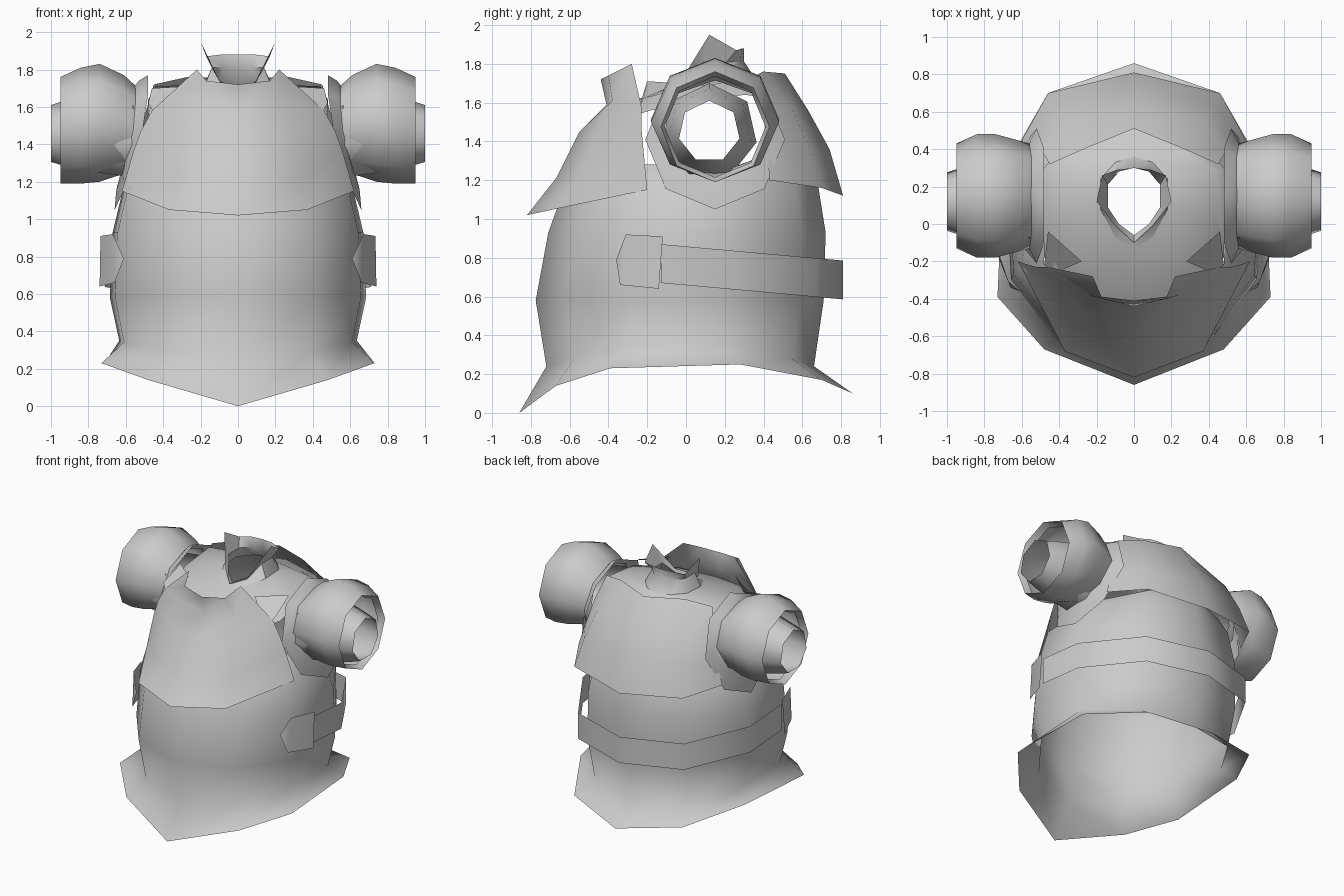
import bpy
import math

# Remove the default cube only
cube = bpy.data.objects.get("Cube")
if cube:
    bpy.data.objects.remove(cube, do_unlink=True)

# Single plain material
steel = bpy.data.materials.new("plain_grey")
steel.use_nodes = True
GREY = (.6, .6, .6, 1)
steel.diffuse_color = GREY
steel.node_tree.nodes["Principled BSDF"].inputs["Base Color"].default_value = GREY


def make_object(name, verts, faces, angle=60):
    """Create a smooth-shaded mesh object with the shared material."""
    mesh = bpy.data.meshes.new(name)
    mesh.from_pydata(verts, [], faces)
    mesh.materials.append(steel)
    mesh.update()
    obj = bpy.data.objects.new(name, mesh)
    bpy.context.collection.objects.link(obj)
    bpy.ops.object.select_all(action='DESELECT')
    obj.select_set(True)
    bpy.context.view_layer.objects.active = obj
    bpy.ops.object.shade_smooth_by_angle(angle=math.radians(angle))
    return obj


def loft(name, rings, closed=True, angle=60):
    """Skin quads between successive rings with equal point counts."""
    count = len(rings[0])
    verts = [point for ring in rings for point in ring]
    faces = []
    for r in range(len(rings) - 1):
        for i in range(count if closed else count - 1):
            j = (i + 1) % count
            a, b = r * count, (r + 1) * count
            faces.append((a + i, a + j, b + j, b + i))
    return make_object(name, verts, faces, angle)


def mirror_point(point):
    return (-point[0], point[1], point[2])


def full_ring(half):
    """Complete a ring from its +x half, which runs from front to back."""
    return half + [mirror_point(p) for p in reversed(half[1:-1])]


def arch(half):
    """Complete an open strip whose first point lies on the centre plane."""
    return [mirror_point(p) for p in reversed(half[1:])] + half


def both_sides(name, rings, closed=True, angle=60):
    """Loft one part on the left and its mirror image on the right."""
    loft("left_" + name, rings, closed, angle)
    flipped = [[mirror_point(p) for p in reversed(ring)] for ring in rings]
    loft("right_" + name, flipped, closed, angle)


# Torso shell with a flared, pointed skirt
OUTLINE = [(0, -1), (.6, -.8), (.96, -.38), (1, .28), (.62, .83), (0, 1)]


def torso_ring(z, width, front, back, sag=0):
    return full_ring([(x * width, y * (front if y < 0 else back), z - sag * y * y)
                      for x, y in OUTLINE])


skirt_hem = full_ring([(0, -.86, 0), (.48, -.67, .14), (.73, -.39, .23),
                       (.7, .28, .25), (.46, .7, .17), (0, .86, .1)])
torso_sizes = [(.36, .635, .72, .66, .12), (.58, .685, .775, .71),
               (.93, .67, .71, .72), (1.18, .61, .62, .68), (1.28, .5, .56, .65)]
loft("torso_shell", [skirt_hem] + [torso_ring(*size) for size in torso_sizes], angle=120)

# Chest plate with its lower flare and raised neckline
chest_rows = [
    [(0, -.82, 1.02), (.37, -.68, 1.05), (.62, -.2, 1.15)],
    [(0, -.67, 1.21), (.33, -.55, 1.22), (.56, -.22, 1.36)],
    [(0, -.55, 1.45), (.29, -.46, 1.46), (.52, -.23, 1.47)],
    [(0, -.41, 1.59), (.24, -.38, 1.61), (.46, -.23, 1.58)],
    [(0, -.44, 1.72), (.17, -.4, 1.74), (.22, -.28, 1.8)],
]
loft("chest_plate", [arch(row) for row in chest_rows], closed=False)

# Back plate rising to a tall rear guard
back_rows = [
    [(0, .81, 1.12), (.46, .7, 1.16), (.61, .43, 1.2)],
    [(0, .74, 1.36), (.42, .64, 1.36), (.56, .42, 1.36)],
    [(0, .63, 1.56), (.37, .55, 1.56), (.5, .4, 1.55)],
    [(0, .51, 1.75), (.27, .4, 1.76), (.45, .32, 1.72)],
]
loft("back_plate", [arch([p for p in row])[::-1] for row in back_rows], closed=False)

# Yoke sloping up into the open neck collar
neck_base = [(0, -.13, 1.66), (.1, -.07, 1.68), (.18, .08, 1.71),
             (.18, .24, 1.72), (.1, .33, 1.72), (0, .36, 1.72)]
yoke_rows = [
    [(0, -.49, 1.49), (.28, -.42, 1.49), (.48, -.18, 1.56),
     (.48, .3, 1.64), (.34, .48, 1.62), (0, .58, 1.62)],
    [(0, -.36, 1.57), (.25, -.27, 1.61), (.44, 0, 1.68),
     (.44, .28, 1.71), (.27, .37, 1.68), (0, .46, 1.67)],
    neck_base,
]
collar_rows = [
    neck_base,
    [(0, -.06, 1.68), (.08, 0, 1.71), (.14, .09, 1.81),
     (.14, .21, 1.81), (.08, .28, 1.81), (0, .3, 1.81)],
    [(0, -.1, 1.69), (.1, -.01, 1.74), (.2, .12, 1.95),
     (.17, .26, 1.87), (.09, .29, 1.88), (0, .3, 1.88)],
]
loft("yoke", [full_ring(row) for row in yoke_rows])
loft("neck_collar", [full_ring(row) for row in collar_rows], angle=40)

# Shoulder straps between chest plate and yoke
both_sides("shoulder_strap", [[(.28, -.2, 1.71), (.42, -.26, 1.52)],
                              [(.46, -.04, 1.7), (.48, -.22, 1.62)]], closed=False)


# Shoulder guards: hollow rounded tubes lying along x
def arm_ring(x, centre_z, radius_y, radius_z, lean=0, bend=0, sides=8, centre_y=.15):
    ring = []
    for i in range(sides):
        turn = math.tau * i / sides
        up = math.cos(turn)
        ring.append((x - lean * up + bend * up * up, centre_y + radius_y * math.sin(turn),
                     centre_z + radius_z * up))
    return ring


guard = [
    arm_ring(.52, 1.41, .36, .36, .09, .05),
    arm_ring(.55, 1.45, .3, .29, .06, .04),
    arm_ring(.56, 1.475, .28, .24, .04, .03),
    arm_ring(.63, 1.5, .3, .27, .02),
    arm_ring(.74, 1.515, .33, .315),
    arm_ring(.84, 1.5, .33, .31),
    arm_ring(.95, 1.475, .28, .285),
    arm_ring(.9, 1.475, .26, .26),
]
both_sides("shoulder_guard", guard)

# Inner sleeves poking out of the guards
sleeve = [arm_ring(x, 1.45, r, r, sides=7, centre_y=.12)
          for x, r in [(1, .16), (.94, .18), (.78, .22), (.56, .25)]]
both_sides("arm_sleeve", sleeve)


# Belt around the back, sloping down to the rear
def belt_edge(top):
    half = [(0, .81), (.45, .67), (.71, .24), (.72, -.13)]
    return arch([(x, y, (.87 if top else .67) - .09 * (y + .13)) for x, y in half])


loft("back_belt", [belt_edge(False), belt_edge(True)], closed=False)

# Pointed belt tabs on each side
tab = [(.61, -.36, .79), (.67, -.31, .92), (.735, -.12, .91),
       (.74, -.14, .64), (.66, -.34, .66)]
for side, points in (("left", tab), ("right", [mirror_point(p) for p in tab])):
    # A triangle for the tip and a quad for the body of the tab
    make_object(side + "_belt_tab", points, [(0, 1, 4), (1, 2, 3, 4)])
